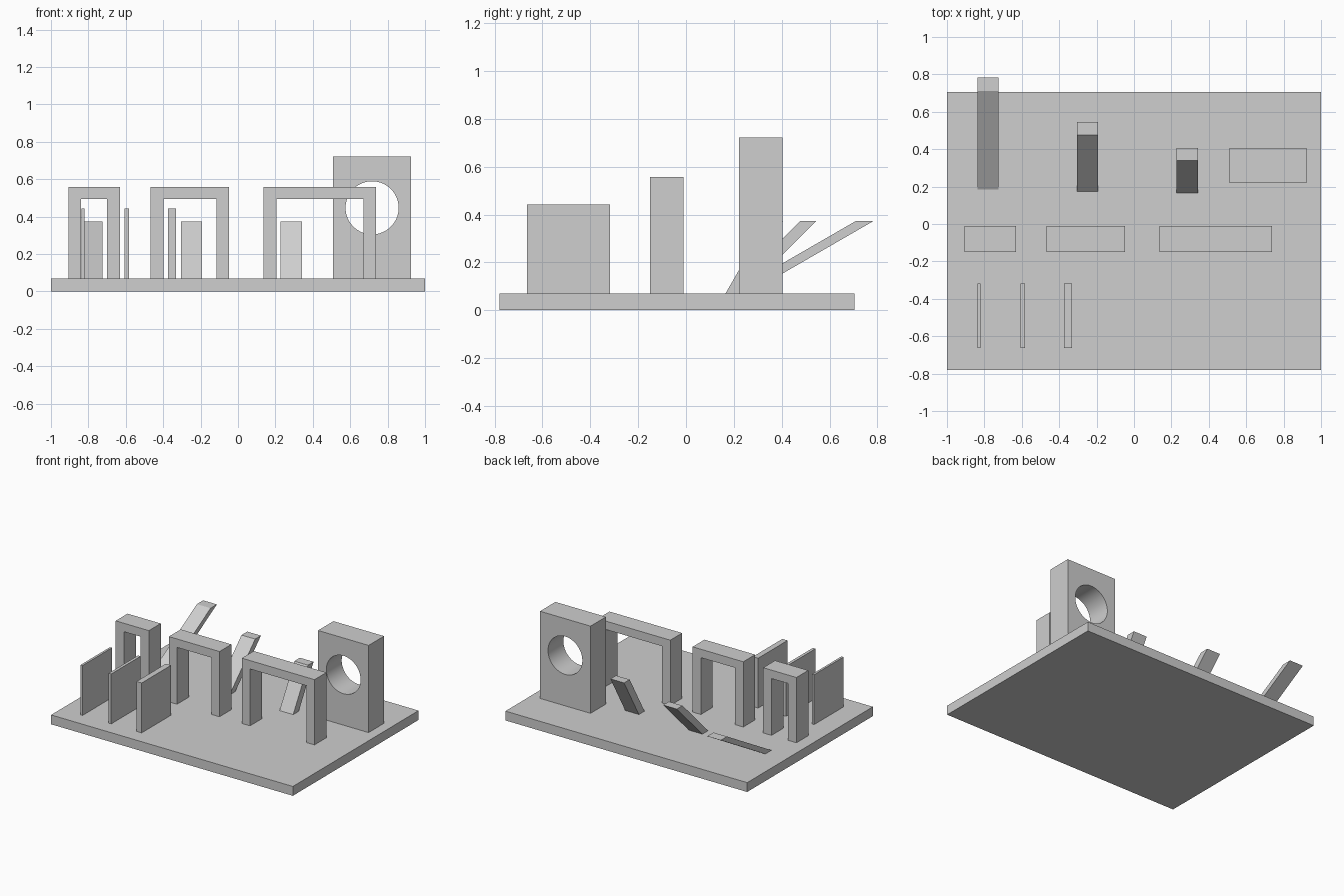
import bpy, bmesh, math

cube = bpy.data.objects.get("Cube")
if cube:
    bpy.data.objects.remove(cube, do_unlink=True)

GREY = (0.62, 0.62, 0.62, 1)
grey = bpy.data.materials.new("plain grey")
grey.use_nodes = True
grey.diffuse_color = GREY
grey.node_tree.nodes["Principled BSDF"].inputs["Base Color"].default_value = GREY

FLOOR = 0.07  # top of the base plate


def prism(name, profile, axis, start, end):
    """Extrude a closed 2D profile along x (profile in y, z) or y (profile in x, z)."""
    bm = bmesh.new()
    place = (lambda a, b: (start, a, b)) if axis == "x" else (lambda a, b: (a, start, b))
    face = bm.faces.new([bm.verts.new(place(a, b)) for a, b in profile])
    moved = bmesh.ops.extrude_face_region(bm, geom=[face], use_keep_orig=True)["geom"]
    shift = (end - start, 0, 0) if axis == "x" else (0, end - start, 0)
    bmesh.ops.translate(bm, vec=shift, verts=[v for v in moved if isinstance(v, bmesh.types.BMVert)])
    bmesh.ops.recalc_face_normals(bm, faces=bm.faces)
    mesh = bpy.data.meshes.new(name)
    bm.to_mesh(mesh)
    bm.free()
    mesh.materials.append(grey)
    obj = bpy.data.objects.new(name, mesh)
    bpy.context.collection.objects.link(obj)
    return obj


def box(name, x0, x1, y0, y1, z0, z1):
    return prism(name, [(x0, z0), (x1, z0), (x1, z1), (x0, z1)], "y", y0, y1)


# Base plate
box("base_plate", -1, 1, -0.78, 0.705, 0, FLOOR)

# Thin walls of growing thickness
for name, x0, x1 in (("thin", -0.838, -0.821), ("medium", -0.606, -0.584), ("thick", -0.375, -0.332)):
    box(name + "_wall", x0, x1, -0.664, -0.317, FLOOR, 0.443)

# Bridges of growing span
POST, TOP, SOFFIT = 0.068, 0.558, 0.495
for name, x0, x1 in (("short", -0.907, -0.632), ("medium", -0.467, -0.048), ("long", 0.137, 0.738)):
    outline = [(x0, FLOOR), (x0, TOP), (x1, TOP), (x1, FLOOR),
               (x1 - POST, FLOOR), (x1 - POST, SOFFIT), (x0 + POST, SOFFIT), (x0 + POST, FLOOR)]
    prism(name + "_bridge", outline, "y", -0.15, -0.01)

# Leaning bars, from shallow to steep
BAR_TOP = 0.373
for name, x0, angle, y0, y1 in (("shallow", -0.837, 30, 0.71, 0.784),
                                ("middle", -0.305, 45, 0.477, 0.545),
                                ("steep", 0.228, 60, 0.34, 0.406)):
    run = (BAR_TOP - FLOOR) / math.tan(math.radians(angle))
    prism(name + "_leaning_bar",
          [(y0 - run, FLOOR), (y1 - run, FLOOR), (y1, BAR_TOP), (y0, BAR_TOP)], "x", x0, x0 + 0.113)

# Tall block with a round hole
block = box("holed_block", 0.507, 0.925, 0.222, 0.404, FLOOR, 0.722)
circle = [(0.717 + 0.142 * math.cos(math.tau * i / 64), 0.447 + 0.142 * math.sin(math.tau * i / 64))
          for i in range(64)]
cutter = prism("hole_cutter", circle, "y", 0.1, 0.5)
cutter.hide_render = True
hole = block.modifiers.new("hole", "BOOLEAN")
hole.operation = "DIFFERENCE"
hole.solver = "EXACT"
hole.object = cutter
bpy.ops.object.select_all(action="DESELECT")
block.select_set(True)
bpy.context.view_layer.objects.active = block
bpy.ops.object.modifier_apply(modifier=hole.name)
bpy.data.objects.remove(cutter, do_unlink=True)
bpy.ops.object.shade_smooth_by_angle(angle=math.radians(30))
